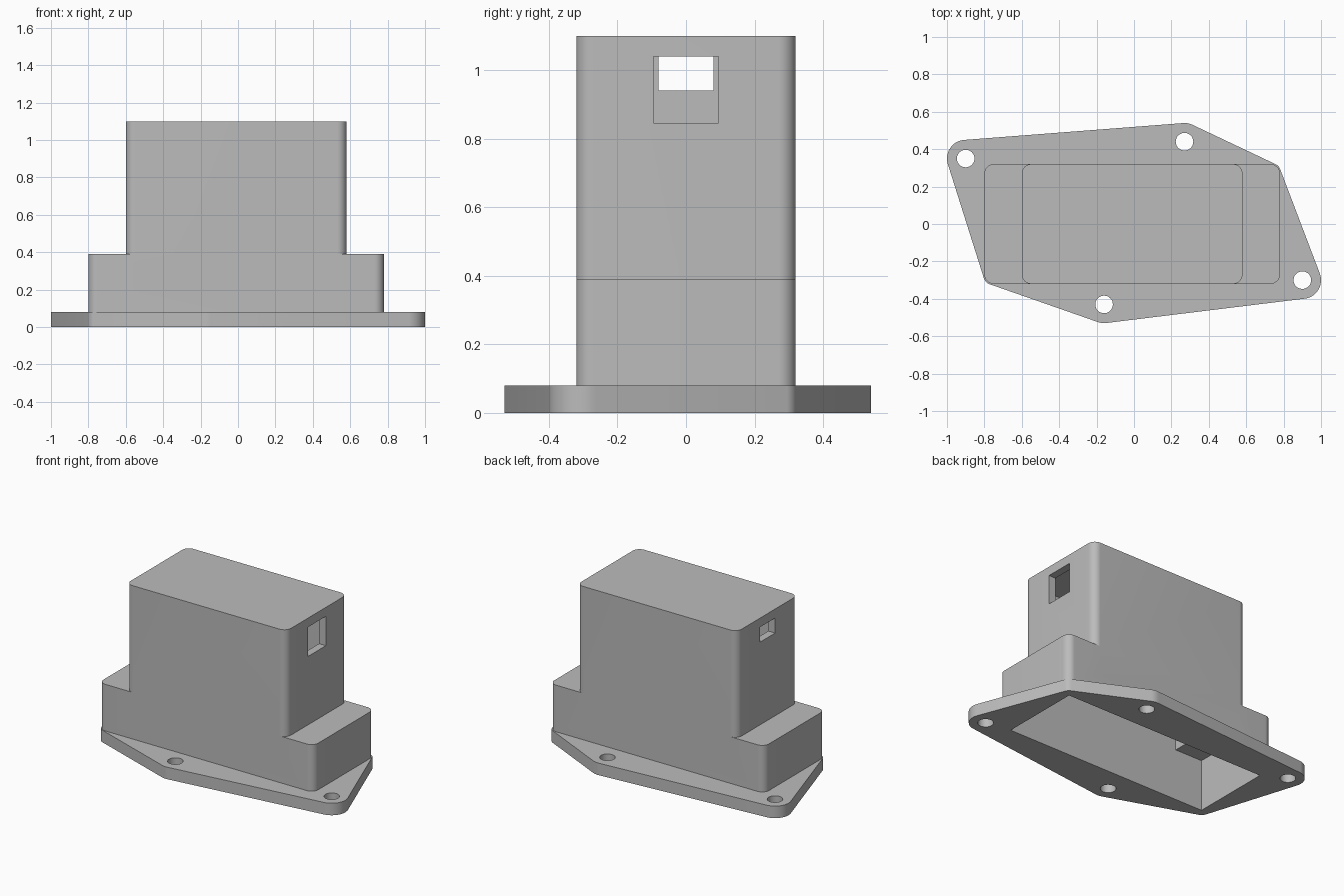
import bpy, bmesh, math
from mathutils import Vector
from mathutils.geometry import convex_hull_2d

if "Cube" in bpy.data.objects:
    bpy.data.objects.remove(bpy.data.objects["Cube"])

grey = bpy.data.materials.new("plain grey")
grey.use_nodes = True
colour = (0.5, 0.5, 0.5, 1)
grey.diffuse_color = colour
grey.node_tree.nodes["Principled BSDF"].inputs["Base Color"].default_value = colour


def circle(x, y, r, n=48):
    return [Vector((x + r * math.cos(math.tau * i / n), y + r * math.sin(math.tau * i / n)))
            for i in range(n)]


def prism(name, points, z0, z1):
    """Upright solid over the convex outline of the points."""
    outline = [points[i] for i in convex_hull_2d(points)]
    bm = bmesh.new()
    face = bm.faces.new([bm.verts.new((p.x, p.y, z0)) for p in outline])
    top = bmesh.ops.extrude_face_region(bm, geom=[face])["geom"]
    bmesh.ops.translate(bm, vec=(0, 0, z1 - z0),
                        verts=[v for v in top if isinstance(v, bmesh.types.BMVert)])
    bmesh.ops.recalc_face_normals(bm, faces=bm.faces)
    mesh = bpy.data.meshes.new(name)
    bm.to_mesh(mesh)
    bm.free()
    mesh.materials.append(grey)
    obj = bpy.data.objects.new(name, mesh)
    bpy.context.collection.objects.link(obj)
    return obj


def block(name, x0, x1, half_y, z0, z1, r=0.0):
    """Box whose upright edges are rounded by r."""
    pts = []
    for x in (x0 + r, x1 - r):
        for y in (r - half_y, half_y - r):
            pts += circle(x, y, r) if r else [Vector((x, y))]
    return prism(name, pts, z0, z1)


def combine(target, other, operation):
    mod = target.modifiers.new(operation.lower(), "BOOLEAN")
    mod.operation, mod.solver, mod.object = operation, "EXACT", other
    bpy.ops.object.select_all(action="DESELECT")
    bpy.context.view_layer.objects.active = target
    target.select_set(True)
    bpy.ops.object.modifier_apply(modifier=mod.name)
    bpy.data.objects.remove(other)


# Mounting flange wrapped around four screw holes and two housing corners
holes = [(-0.9, 0.35), (0.27, 0.44), (0.9, -0.3), (-0.16, -0.43)]
rim = [p for x, y in holes for p in circle(x, y, 0.1)]
rim += circle(0.735, 0.275, 0.05) + circle(-0.755, -0.275, 0.05)
housing = prism("housing", rim, 0, 0.08)

# Stepped hollow housing
combine(housing, block("lower_body", -0.8, 0.78, 0.32, 0.02, 0.39, 0.05), "UNION")
combine(housing, block("upper_body", -0.6, 0.58, 0.32, 0.2, 1.1, 0.05), "UNION")
combine(housing, block("lower_cavity", -0.75, 0.73, 0.27, -0.1, 0.34), "DIFFERENCE")
combine(housing, block("upper_cavity", -0.55, 0.53, 0.27, 0.2, 1.05), "DIFFERENCE")

# End windows: tall on the left end, short on the right end
combine(housing, block("left_window", 0.5, 0.7, 0.095, 0.845, 1.04), "DIFFERENCE")
combine(housing, block("right_window", -0.7, -0.5, 0.08, 0.94, 1.04), "DIFFERENCE")

# Screw holes
for x, y in holes:
    combine(housing, prism("screw_hole", circle(x, y, 0.047, 32), -0.1, 0.2), "DIFFERENCE")

bpy.ops.object.shade_smooth_by_angle(angle=math.radians(30))
